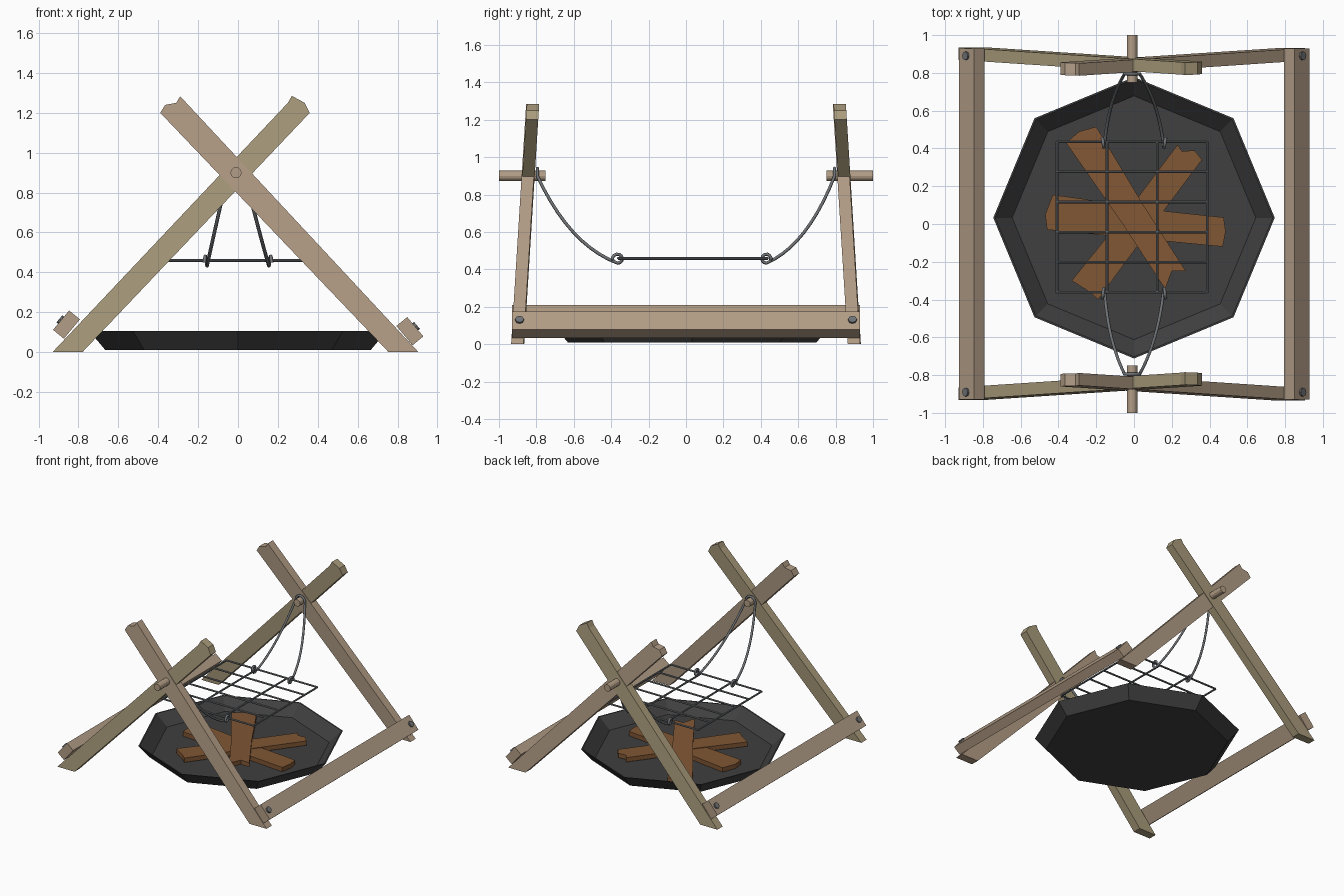
import bpy, bmesh, math
from mathutils import Vector, Matrix

if "Cube" in bpy.data.objects:
    bpy.data.objects.remove(bpy.data.objects["Cube"])


def material(name, col):
    m = bpy.data.materials.new(name)
    m.diffuse_color = (*col, 1)
    m.use_nodes = True
    m.node_tree.nodes["Principled BSDF"].inputs["Base Color"].default_value = m.diffuse_color
    return m


WOOD_A = material("tan_wood", (0.45, 0.34, 0.24))
WOOD_B = material("olive_wood", (0.40, 0.33, 0.20))
LOG = material("firewood", (0.22, 0.095, 0.035))
IRON = material("dark_iron", (0.05, 0.05, 0.05))
STEEL = material("steel", (0.16, 0.17, 0.18))


def mesh_object(name, bm, mat):
    bmesh.ops.recalc_face_normals(bm, faces=bm.faces)
    me = bpy.data.meshes.new(name)
    bm.to_mesh(me)
    bm.free()
    me.materials.append(mat)
    ob = bpy.data.objects.new(name, me)
    bpy.context.collection.objects.link(ob)
    return ob


def prism(name, lower, upper, mat):
    """Solid between two matching outlines."""
    bm = bmesh.new()
    a = [bm.verts.new(p) for p in lower]
    b = [bm.verts.new(p) for p in upper]
    n = len(a)
    bm.faces.new(a)
    bm.faces.new(b)
    for i in range(n):
        j = (i + 1) % n
        bm.faces.new((a[i], a[j], b[j], b[i]))
    return mesh_object(name, bm, mat)


def rod(name, p, q, r, sides, mat):
    p, q = Vector(p), Vector(q)
    d = q - p
    bm = bmesh.new()
    M = Matrix.Translation((p + q) / 2) @ d.to_track_quat('Z', 'Y').to_matrix().to_4x4()
    bmesh.ops.create_cone(bm, cap_ends=True, segments=sides, radius1=r, radius2=r,
                          depth=d.length, matrix=M)
    return mesh_object(name, bm, mat)


def wire(name, pts, r, mat):
    cu = bpy.data.curves.new(name, 'CURVE')
    cu.dimensions = '3D'
    cu.bevel_depth = r
    cu.bevel_resolution = 1
    cu.use_fill_caps = True
    sp = cu.splines.new('POLY')
    sp.points.add(len(pts) - 1)
    for v, p in zip(sp.points, pts):
        v.co = (*p, 1)
    cu.materials.append(mat)
    ob = bpy.data.objects.new(name, cu)
    bpy.context.collection.objects.link(ob)


# Crossed legs: front-view profiles, leaning inwards towards the top
RISING = [(-0.93, 0), (-0.78, 0), (0.36, 1.20), (0.335, 1.25), (0.27, 1.285), (0.25, 1.25)]
FALLING = [(0.905, 0), (0.755, 0), (-0.39, 1.20), (-0.365, 1.24), (-0.31, 1.25), (-0.29, 1.283)]


def leg(name, outline, side, shift, mat):
    def layer(t):
        return [(x, side * (0.90 - 0.0625 * z + t + shift), z) for x, z in outline]
    prism(name, layer(-0.033), layer(0.033), mat)


for side, label in ((-1, "front"), (1, "back")):
    leg(label + "_rising_leg", RISING, side, -0.002 * -side, WOOD_B)
    leg(label + "_falling_leg", FALLING, side, 0.002 * -side, WOOD_A)
    # Peg through the crossing
    rod(label + "_peg", (-0.01, side * 0.75, 0.90), (-0.01, side, 0.90), 0.028, 12, WOOD_A)

# Side rails with bolts, lying on the outer faces of the legs
for s, label, cx, cz in ((1, "right", 0.862, 0.105), (-1, "left", -0.86, 0.138)):
    along = Vector((s * 0.64, 0, -0.77))
    out = Vector((s * 0.77, 0, 0.64))
    c = Vector((cx, 0, cz))
    corners = [c + along * a * 0.063 + out * b * 0.035
               for a, b in ((-1, -1), (1, -1), (1, 1), (-1, 1))]
    prism(label + "_rail", [p + Vector((0, -0.93, 0)) for p in corners],
          [p + Vector((0, 0.93, 0)) for p in corners], WOOD_A)
    for y in (-0.89, 0.89):
        p = c + Vector((0, y, 0)) + out * 0.03
        rod(label + "_bolt", p, p + out * 0.016, 0.023, 8, STEEL)

# Octagonal fire pan: outer shell and inner shell meeting at the rim
bm = bmesh.new()
rings = []
for r, z in ((0.665, 0.01), (0.745, 0.105), (0.735, 0.105), (0.645, 0.022)):
    rings.append([bm.verts.new((r * math.cos(k * math.pi / 4),
                                0.033 + r * math.sin(k * math.pi / 4), z)) for k in range(8)])
for a, b in zip(rings, rings[1:]):
    for k in range(8):
        j = (k + 1) % 8
        bm.faces.new((a[k], a[j], b[j], b[k]))
bm.faces.new(rings[0])
bm.faces.new(rings[-1])
pan = mesh_object("fire_pan", bm, IRON)

# Firewood planks: jagged outlines, with base height and slope in y
PLANKS = [
    ([(-0.43, 0.155), (-0.25, 0.13), (0.10, 0.075), (0.475, 0.035), (0.485, -0.04),
      (0.47, -0.12), (0.10, -0.085), (-0.46, -0.03), (-0.47, 0.05)], 0.024, 0.0),
    ([(0.23, 0.42), (0.255, 0.385), (0.32, 0.39), (0.36, 0.34), (0.06, -0.06), (-0.19, -0.40),
      (-0.235, -0.36), (-0.33, -0.30), (-0.04, 0.06)], 0.028, 0.0),
    ([(-0.36, 0.43), (-0.29, 0.49), (-0.20, 0.515), (-0.16, 0.45), (0.05, 0.10), (0.275, -0.25),
      (0.20, -0.25), (0.165, -0.345), (-0.06, 0.0)], 0.046, -0.05),
]
for i, (pts, z0, slope) in enumerate(PLANKS):
    prism(f"firewood_{i + 1}", [(x, y, z0 + slope * y) for x, y in pts],
          [(x, y, z0 + slope * y + 0.035) for x, y in pts], LOG)

# Cooking grate
for i in range(6):
    y = -0.362 + i * 0.1596
    rod("grate_cross_bar", (-0.41, y, 0.46), (0.387, y, 0.46), 0.007, 8, STEEL)
for i in range(4):
    x = -0.408 + i * 0.2653
    rod("grate_long_bar", (x, -0.364, 0.458), (x, 0.438, 0.458), 0.007, 8, STEEL)


# Hanging wires: hook, sagging arm, loop over the peg, arm, hook
def arm(s, side, dy):
    top = Vector((s * 0.04 - 0.01, 0.795, 0.90))
    mid = Vector((s * 0.13 - 0.005, 0.65, 0.53))
    low = Vector((s * 0.155, 0.43, 0.433))
    pts = [top * (1 - t) ** 2 + mid * 2 * t * (1 - t) + low * t * t
           for t in (k / 10 for k in range(11))]
    for k in range(1, 10):
        a = math.radians(-90 - 32 * k)
        pts.append(Vector((s * (0.155 + 0.0015 * k), 0.43 + 0.024 * math.cos(a),
                           0.457 + 0.024 * math.sin(a))))
    return [(p.x, side * (p.y + dy * (p.y < 0.5) * (0.5 - p.y) / 0.07), p.z) for p in pts]


for side, label, dy in ((1, "back", 0.005), (-1, "front", -0.062)):
    if side < 0:
        left = [(x, y + 0.065 * min(1, (0.795 + y) / 0.365), z) for x, y, z in arm(-1, side, 0)]
        right = [(x, y + 0.065 * min(1, (0.795 + y) / 0.365), z) for x, y, z in arm(1, side, 0)]
    else:
        left, right = arm(-1, side, 0), arm(1, side, 0)
    loop = [(-0.01 - 0.04 * math.cos(k * math.pi / 8), side * 0.795,
             0.90 + 0.04 * math.sin(k * math.pi / 8)) for k in range(1, 8)]
    wire(label + "_hanging_wire", left[::-1] + loop + right, 0.009, STEEL)
